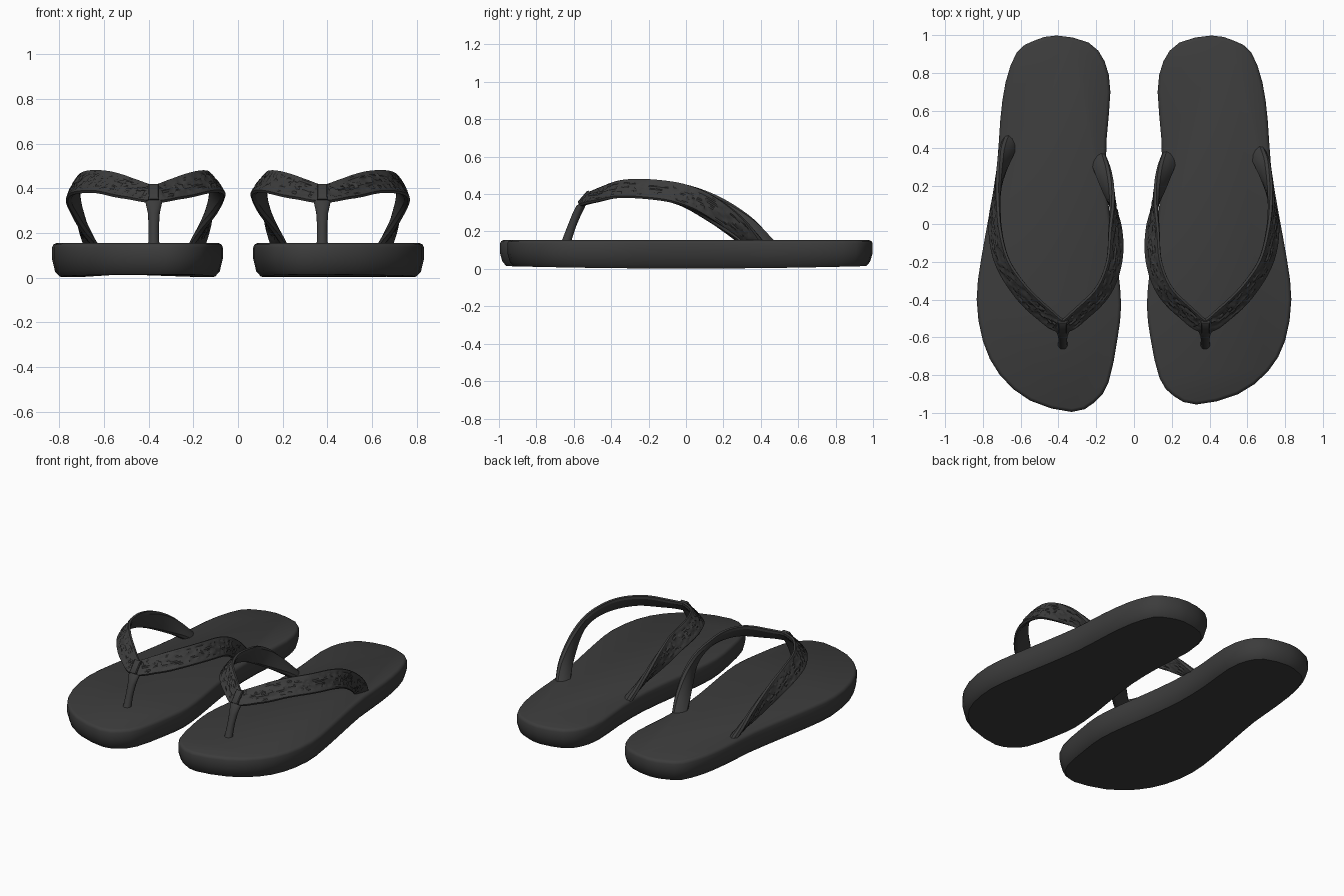
import bpy, bmesh, math, random
from mathutils import Vector

if "Cube" in bpy.data.objects:
    bpy.data.objects.remove(bpy.data.objects["Cube"])

random.seed(4)
rubber = bpy.data.materials.new("dark grey rubber")
rubber.diffuse_color = (0.045, 0.045, 0.045, 1)
rubber.use_nodes = True
rubber.node_tree.nodes["Principled BSDF"].inputs["Base Color"].default_value = rubber.diffuse_color

# Sole outline (x, y) of the right sandal, heel first, round the outer side
OUTLINE = [(.41, .998), (.53, .97), (.62, .91), (.68, .75), (.708, .55), (.725, .31),
           (.765, .06), (.81, -.19), (.833, -.40), (.80, -.62), (.71, -.80), (.55, -.935),
           (.33, -.995), (.21, -.945), (.135, -.84), (.088, -.61), (.068, -.43),
           (.085, -.24), (.11, -.08), (.145, .20), (.145, .45), (.125, .70),
           (.155, .86), (.24, .96)]

# Strap centre line: outer anchor, over the foot to the toe post, inner anchor
PATH = [(.635, .44, .10), (.69, .31, .225), (.728, .13, .34), (.733, -.03, .40),
        (.695, -.20, .425), (.60, -.35, .425), (.485, -.465, .395), (.378, -.535, .372),
        (.275, -.465, .395), (.165, -.35, .425), (.108, -.20, .425), (.10, -.03, .395),
        (.112, .11, .335), (.155, .27, .225), (.205, .41, .10)]


def catmull(pts, n, closed):
    """Smooth curve through the points with n steps per span."""
    pts = [Vector(p) for p in pts]
    m = len(pts)
    get = (lambda i: pts[i % m]) if closed else (lambda i: pts[max(0, min(m - 1, i))])
    out = []
    for i in range(m if closed else m - 1):
        a, b, c, d = (get(i + k) for k in (-1, 0, 1, 2))
        for j in range(n):
            t = j / n
            out.append(.5 * (2 * b + (c - a) * t + (2 * a - 5 * b + 4 * c - d) * t * t
                             + (3 * b - a - 3 * c + d) * t ** 3))
    if not closed:
        out.append(pts[-1])
    return out


def loft(name, rings, angle):
    """Skin closed rings into a capped solid."""
    bm = bmesh.new()
    vs = [[bm.verts.new(p) for p in r] for r in rings]
    n = len(vs[0])
    for a, b in zip(vs, vs[1:]):
        for i in range(n):
            k = (i + 1) % n
            bm.faces.new((a[i], a[k], b[k], b[i]))
    bm.faces.new(vs[0])
    bm.faces.new(vs[-1])
    bmesh.ops.recalc_face_normals(bm, faces=bm.faces)
    me = bpy.data.meshes.new(name)
    bm.to_mesh(me)
    bm.free()
    me.materials.append(rubber)
    ob = bpy.data.objects.new(name, me)
    bpy.context.collection.objects.link(ob)
    bpy.ops.object.select_all(action='DESELECT')
    ob.select_set(True)
    bpy.context.view_layer.objects.active = ob
    bpy.ops.object.shade_smooth_by_angle(angle=math.radians(angle))
    return ob


def sole(side, s, toe):
    pts = [Vector((s * x, y if y > -.6 else -.6 + (y + .6) * toe)) for x, y in OUTLINE]
    pts = catmull(pts, 2, True)
    n = len(pts)
    rings = []
    for inset, z in ((.035, 0), (.014, .022), (0, .085), (0, .135), (.006, .148), (.018, .154)):
        ring = []
        for i, p in enumerate(pts):
            t = (pts[(i + 1) % n] - pts[i - 1]).normalized()
            q = p + s * inset * Vector((t.y, -t.x))
            low = .002 + .014 * q.y ** 2 if z < .03 else 0   # ends curl up slightly
            ring.append((q.x, q.y, z + low))
        rings.append(ring)
    loft(side + "_sole", rings, 40)


def strap(side, s, dy_outer, dy_inner):
    path = [Vector(p) for p in PATH]
    for i, k in ((0, 1), (1, .8), (2, .4)):
        path[i].y += dy_outer * k
        path[-1 - i].y += dy_inner * k
    curve = catmull(path, 12, False)
    last = len(curve) - 1
    cols = 13
    rings = []
    for i, p in enumerate(curve):
        u = i / last
        t = (curve[min(i + 1, last)] - curve[max(i - 1, 0)]).normalized()
        nrm = p - Vector((.39, p.y + .25, .15))      # outward, away from the foot
        nrm = (nrm - nrm.dot(t) * t).normalized()
        w = t.cross(nrm)
        end = min(u, 1 - u)                          # 0 at anchors, .5 at toe
        grow = min(1, end / .25)
        half = .044 + .019 * math.sin(grow * math.pi / 2)
        if end > .4:
            half -= .013 * (end - .4) / .1
        thick = .024 - .007 * grow
        ring = []
        for c in range(cols):                        # outer face: rim, sunken relief
            a = -.92 + 1.84 * c / (cols - 1)
            h = thick * (1 - .35 * a * a)
            if 2 <= c <= cols - 3 and .05 < end < .485:
                h += random.choice((-.006, -.006, -.004, 0, .001))
            ring.append(p + w * a * half + nrm * h)
        for a, h in ((1, 0), (.8, -.65), (.3, -.95), (-.3, -.95), (-.8, -.65), (-1, 0)):
            ring.append(p + w * a * half + nrm * h * thick)
        rings.append([(s * q.x, q.y, q.z) for q in ring])
    loft(side + "_strap", rings, 30)


def toe_post(side, s):
    # Tapered post, flared where it joins the strap and the sole
    rings = []
    for y, z, rx, ry in ((-.64, .14, .030, .030), (-.635, .16, .024, .026), (-.61, .23, .023, .024),
                         (-.585, .29, .027, .025), (-.563, .335, .037, .025), (-.54, .365, .045, .015)):
        rings.append([(s * .377 + rx * math.cos(k * math.tau / 14),
                       y + ry * math.sin(k * math.tau / 14), z) for k in range(14)])
    loft(side + "_toe_post", rings, 40)


def strap_clip(side, s):
    # Small raised block at the point of the strap
    n = Vector((0, -.76, .65))
    w = Vector((0, .65, .76))
    c = Vector((s * .378, -.535, .372))
    rings = []
    for h, k in ((0, 1), (.021, 1), (.025, .8)):
        rings.append([c + n * h + w * (b * .043 * k) + Vector((a * .024 * k, 0, 0))
                      for a, b in ((-1, -1), (1, -1), (1, 1), (-1, 1))])
    loft(side + "_strap_clip", rings, 30)


# The pair: mirrored, with slightly different toe length and anchors
for side, s, toe, dyo, dyi in (("right", 1, .9, -.03, -.02), ("left", -1, 1, .03, -.03)):
    sole(side, s, toe)
    strap(side, s, dyo, dyi)
    toe_post(side, s)
    strap_clip(side, s)
